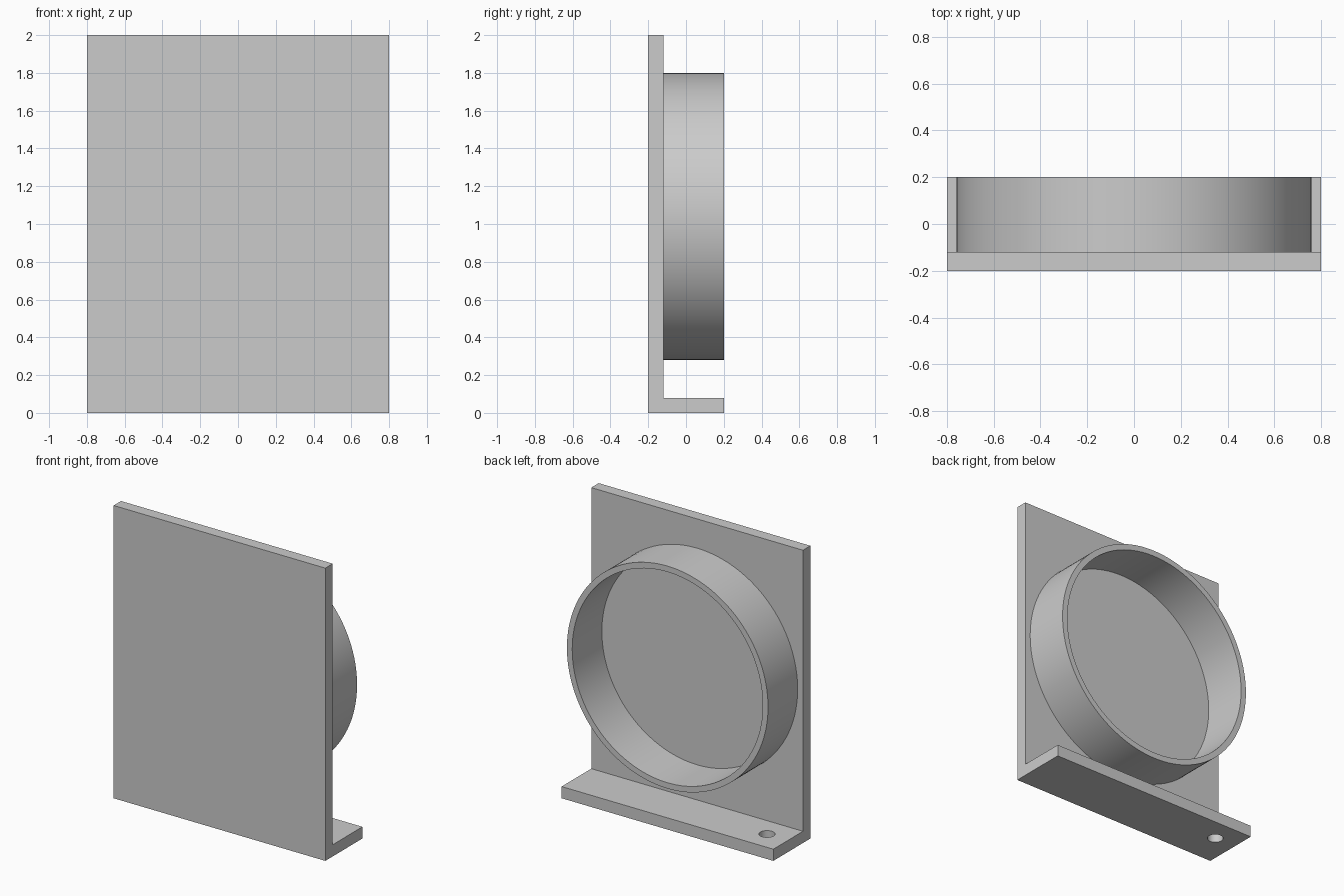
import bpy, bmesh, math
from mathutils import Vector, Matrix

cube = bpy.data.objects.get("Cube")
if cube:
    bpy.data.objects.remove(cube, do_unlink=True)

grey = bpy.data.materials.new("light grey")
grey.use_nodes = True
grey.diffuse_color = (0.6, 0.6, 0.6, 1)
grey.node_tree.nodes["Principled BSDF"].inputs["Base Color"].default_value = (0.6, 0.6, 0.6, 1)

WIDTH, HEIGHT, THICK = 1.6, 2.0, 0.08
FRONT, BACK = -0.2, 0.2
PLATE_BACK = FRONT + THICK


def make_object(name, bm):
    bmesh.ops.recalc_face_normals(bm, faces=bm.faces)
    mesh = bpy.data.meshes.new(name)
    bm.to_mesh(mesh)
    bm.free()
    mesh.materials.append(grey)
    obj = bpy.data.objects.new(name, mesh)
    bpy.context.collection.objects.link(obj)
    return obj


def smooth(obj):
    bpy.ops.object.select_all(action='DESELECT')
    obj.select_set(True)
    bpy.context.view_layer.objects.active = obj
    bpy.ops.object.shade_smooth_by_angle(angle=math.radians(30))


# L-shaped bracket: upright plate and foot as one extruded profile
profile = [(FRONT, 0), (BACK, 0), (BACK, THICK), (PLATE_BACK, THICK),
           (PLATE_BACK, HEIGHT), (FRONT, HEIGHT)]
bm = bmesh.new()
face = bm.faces.new([bm.verts.new((-WIDTH / 2, y, z)) for y, z in profile])
ext = bmesh.ops.extrude_face_region(bm, geom=[face])
bmesh.ops.translate(bm, vec=(WIDTH, 0, 0),
                    verts=[v for v in ext["geom"] if isinstance(v, bmesh.types.BMVert)])
bracket = make_object("bracket", bm)

# Screw hole through one end of the foot
bm = bmesh.new()
bmesh.ops.create_cone(bm, cap_ends=True, segments=48, radius1=0.05, radius2=0.05,
                      depth=0.3, matrix=Matrix.Translation((-0.64, 0.04, THICK / 2)))
cutter = make_object("screw_hole_cutter", bm)
cut = bracket.modifiers.new("screw hole", 'BOOLEAN')
cut.operation = 'DIFFERENCE'
cut.solver = 'EXACT'
cut.object = cutter
bpy.context.view_layer.objects.active = bracket
bpy.ops.object.modifier_apply(modifier=cut.name)
bpy.data.objects.remove(cutter, do_unlink=True)
smooth(bracket)

# Round holder ring: wall section spun about the front-to-back axis
OUTER, INNER, CENTRE = 0.76, 0.72, Vector((0, 0, 1.04))
bm = bmesh.new()
section = [bm.verts.new(CENTRE + Vector((r, y, 0)))
           for r, y in [(OUTER, PLATE_BACK), (OUTER, BACK), (INNER, BACK), (INNER, PLATE_BACK)]]
edges = [bm.edges.new(pair) for pair in zip(section, section[1:])]
bmesh.ops.spin(bm, geom=section + edges, cent=CENTRE, axis=(0, 1, 0),
               angle=math.tau, steps=128, use_merge=True)
bmesh.ops.remove_doubles(bm, verts=bm.verts, dist=0.0001)
ring = make_object("holder_ring", bm)
# Keep the outer wall facing outwards
if ring.data.polygons:
    wall = max(ring.data.polygons, key=lambda p: (p.center - CENTRE).length * (abs(p.normal.y) < 0.5))
    if wall.normal.dot(wall.center - CENTRE) < 0:
        ring.data.flip_normals()
smooth(ring)
